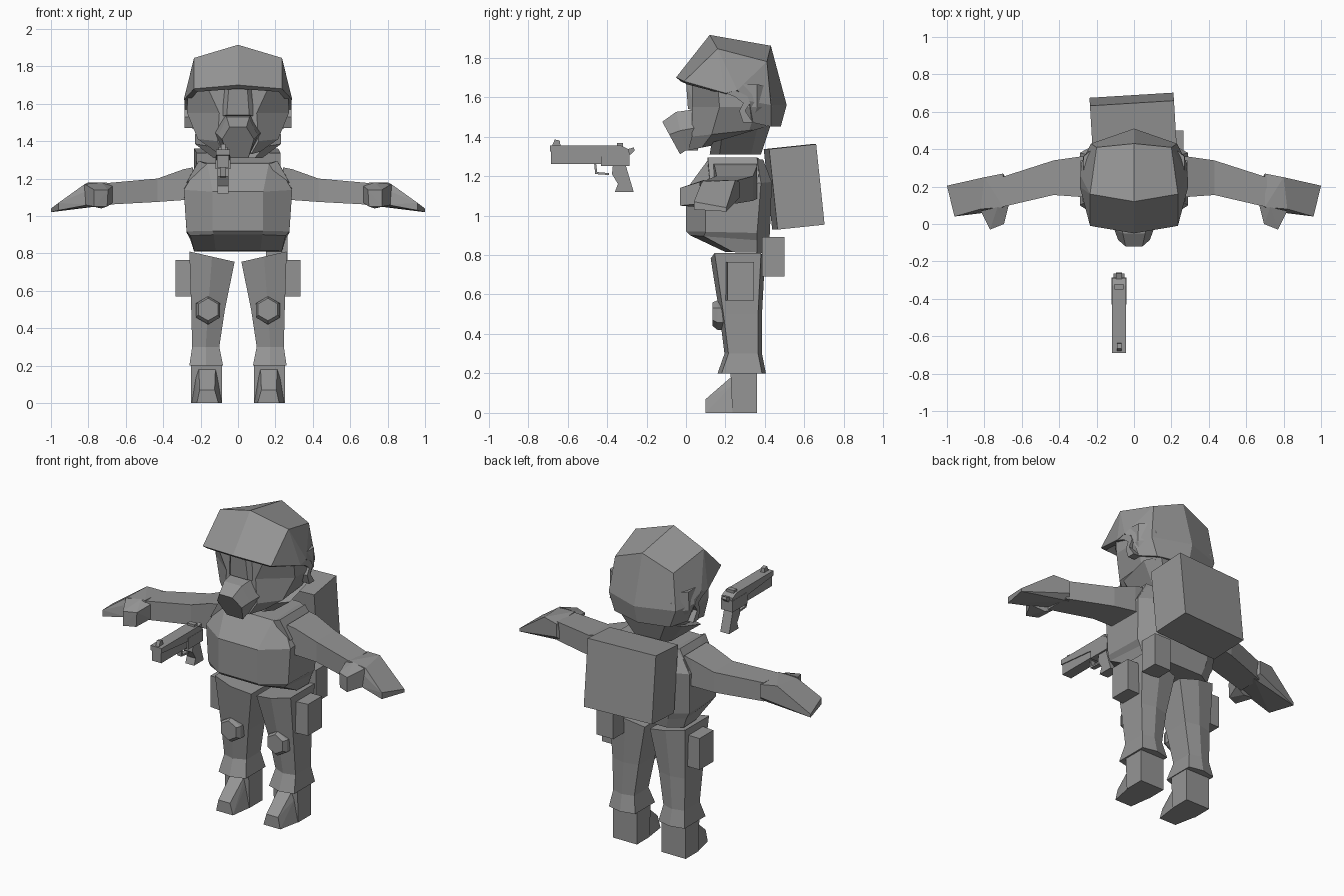
import bpy, bmesh, math
from mathutils import Vector, Matrix

mat = bpy.data.materials.new("plain grey")
mat.diffuse_color = (0.3, 0.3, 0.3, 1)


def finish(name, bm, mirror=False):
    bmesh.ops.recalc_face_normals(bm, faces=bm.faces)
    me = bpy.data.meshes.new(name)
    bm.to_mesh(me)
    bm.free()
    me.materials.append(mat)
    ob = bpy.data.objects.new(name, me)
    bpy.context.collection.objects.link(ob)
    if mirror:
        ob.modifiers.new("mirror", 'MIRROR').use_clip = True
    return ob


def hull(name, pts, mirror=False):
    bm = bmesh.new()
    for p in pts:
        bm.verts.new(p)
    bmesh.ops.convex_hull(bm, input=bm.verts)
    loose = [v for v in bm.verts if not v.link_faces]
    bmesh.ops.delete(bm, geom=loose, context='VERTS')
    bmesh.ops.dissolve_limit(bm, angle_limit=0.02, verts=bm.verts, edges=bm.edges)
    return finish(name, bm, mirror)


def loft(name, rings, mirror=False):
    bm = bmesh.new()
    vs = [[bm.verts.new(p) for p in r] for r in rings]
    n = len(vs[0])
    for a, b in zip(vs, vs[1:]):
        for i in range(n):
            j = (i + 1) % n
            bm.faces.new((a[i], a[j], b[j], b[i]))
    bm.faces.new(vs[0])
    bm.faces.new(vs[-1])
    return finish(name, bm, mirror)


def box(name, x0, x1, y0, y1, z0, z1, mirror=False):
    return hull(name, [(x, y, z) for x in (x0, x1) for y in (y0, y1) for z in (z0, z1)], mirror)


def plate(name, profile, x0, x1, mirror=False):
    """Side profile in (y, z) extruded along x."""
    return loft(name, [[(x, y, z) for y, z in profile] for x in (x0, x1)], mirror)


def octagon(fx, sx, bx, yf, ysf, ysb, yb, zf, zb):
    """Body ring: front edge, two sides, back edge; height eases front to back."""
    half = [(fx, yf), (sx, ysf), (sx, ysb), (bx, yb)]
    ring = half + [(-x, y) for x, y in reversed(half)]
    return [(x, y, zf + (zb - zf) * (y - yf) / (yb - yf)) for x, y in ring]


# Torso with tucked hem and sloping chest
loft("torso", [
    octagon(.12, .235, .15, .20, .24, .36, .41, .815, .81),
    octagon(.13, .255, .17, .02, .09, .36, .42, .90, .87),
    octagon(.135, .275, .18, .0, .10, .36, .425, .92, .91),
    octagon(.135, .29, .19, .0, .10, .38, .435, 1.13, 1.17),
    octagon(.165, .205, .15, .11, .15, .36, .39, 1.28, 1.285)])
for s in (1, -1):
    hull("shoulder_strap", [(s * x, y, z) for x, y, z in (
        (.15, .11, 1.27), (.21, .11, 1.295), (.15, .38, 1.28), (.21, .36, 1.295),
        (.275, .12, 1.18), (.28, .37, 1.18), (.16, .2, 1.15))])

# Arms, hands and thumbs
arm = [(.24, .14, .36, 1.07, 1.26), (.29, .145, .36, 1.085, 1.25),
       (.43, .155, .34, 1.075, 1.20), (.71, .09, .25, 1.06, 1.175)]
loft("arm", [[(x, a, b), (x, a, t), (x, c, t), (x, c, b)] for x, a, c, b, t in arm], True)
hull("hand", [(.68, .09, 1.08), (.68, .24, 1.06), (.70, .09, 1.18), (.70, .27, 1.17),
              (.70, .27, 1.09), (.82, .08, 1.17), (.80, .25, 1.18), (.80, .06, 1.06),
              (1.0, .205, 1.02), (1.0, .205, 1.04), (.96, .04, 1.03), (.96, .04, 1.07)], True)
hull("thumb", [(.67, .10, 1.07), (.67, .10, 1.16), (.70, .0, 1.05), (.695, .0, 1.14),
               (.77, -.03, 1.05), (.77, -.03, 1.14), (.82, .07, 1.06), (.82, .07, 1.17),
               (.73, .09, 1.04), (.73, .09, 1.18)], True)

# Trousers with flared cuffs, sloping waist
def leg_ring(xi, xo, yf, yb, zi, zo):
    m = (xi + xo) / 2
    zm = (zi + zo) / 2
    return [(xi, yf + .03, zi), (m, yf, zm), (xo, yf + .02, zo),
            (xo, yb - .02, zo), (m, yb, zm), (xi, yb - .02, zi)]

loft("trouser_leg", [
    leg_ring(.08, .26, .16, .405, .20, .20),
    leg_ring(.10, .245, .195, .385, .30, .30),
    leg_ring(.07, .25, .17, .385, .50, .50),
    leg_ring(.018, .26, .125, .40, .755, .81)], True)

# Boots
hull("boot_shaft", [(x, y, z) for x in (.085, .25) for y, z in (
    (.235, 0), (.36, 0), (.36, .22), (.225, .22))], True)
hull("boot_toe", [(.085, .25, 0), (.25, .25, 0), (.12, .25, .20), (.21, .25, .20),
                  (.11, .23, .135), (.225, .23, .135), (.105, .10, 0), (.22, .10, 0),
                  (.125, .10, .07), (.205, .10, .07)], True)

# Knee pads: hexagon bosses
def hexagon(r, y, z):
    return [(.16 + r * math.sin(i * math.pi / 3), y, z + r * math.cos(i * math.pi / 3))
            for i in range(6)]

loft("knee_pad", [hexagon(.075, .20, .495), hexagon(.075, .16, .495), hexagon(.06, .135, .50)], True)

# Pouches and backpack
hull("thigh_pouch", [(x, y, z) for x, y0, y1 in ((.24, .20, .345), (.335, .21, .345))
                     for y in (y0, y1) for z in (.57, .765)], True)
box("belt_pouch", .15, .265, .385, .50, .69, .89)
pack = box("backpack", -.225, .225, -.12, .12, -.205, .205)
pack.data.transform(Matrix.Translation((-.005, .548, 1.145))
                    @ Matrix.Rotation(math.radians(3.5), 4, 'Z')
                    @ Matrix.Rotation(math.radians(6), 4, 'X'))

# Head: neck, jaw and face
loft("neck", [octagon(.09, .13, .08, .12, .17, .33, .38, 1.31, 1.31),
              octagon(.14, .23, .16, .13, .18, .36, .43, 1.37, 1.46)])
loft("face", [
    octagon(.07, .12, .10, .01, .08, .30, .36, 1.33, 1.40),
    octagon(.11, .215, .18, .03, .13, .32, .40, 1.40, 1.44),
    octagon(.10, .272, .20, .03, .17, .36, .44, 1.55, 1.55),
    octagon(.16, .27, .20, .03, .16, .36, .42, 1.68, 1.66)])
hull("nose_bridge", [(s * x, y, z) for s in (1, -1) for x, y, z in (
    (.05, .0, 1.68), (.085, .05, 1.68), (.06, .01, 1.54), (.10, .05, 1.53))])
# Breathing mask muzzle
def muzzle(points):
    return points + [(-x, y, z) for x, y, z in reversed(points)]

loft("mask_muzzle", [
    muzzle([(.07, .06, 1.54), (.13, .08, 1.45), (.08, .06, 1.33)]),
    muzzle([(.06, -.05, 1.525), (.105, -.03, 1.43), (.06, .0, 1.33)]),
    muzzle([(.045, -.12, 1.475), (.085, -.085, 1.41), (.055, -.03, 1.31)])])

# Helmet shell: half cage, mirrored and thickened
cage = [(0, -.05, 1.70), (.235, -.01, 1.68), (0, .12, 1.915), (.235, .16, 1.845),
        (0, .43, 1.86), (.20, .41, 1.78), (.29, .20, 1.62), (.287, .26, 1.635),
        (.285, .32, 1.58), (.25, .34, 1.47), (0, .51, 1.56), (.23, .43, 1.56),
        (0, .48, 1.45), (.19, .43, 1.45)]
quads = [(0, 1, 3, 2), (2, 3, 5, 4), (4, 5, 11, 10), (10, 11, 13, 12), (1, 6, 3),
         (3, 6, 7), (3, 7, 5), (5, 7, 8, 11), (11, 8, 9, 13)]
bm = bmesh.new()
cv = [bm.verts.new(p) for p in cage]
for q in quads:
    bm.faces.new([cv[i] for i in q])
helmet = finish("helmet", bm, True)
for p in helmet.data.polygons:
    if p.normal.dot(p.center - Vector((0, .25, 1.6))) < 0:
        p.flip()
solid = helmet.modifiers.new("thickness", 'SOLIDIFY')
solid.thickness = .03
solid.offset = -1
# Ear guards below the helmet cutout
plate("ear_guard", [(.20, 1.62), (.25, 1.635), (.31, 1.605), (.325, 1.57), (.30, 1.53),
                    (.34, 1.47), (.29, 1.47), (.27, 1.53), (.29, 1.57), (.25, 1.60)],
      .24, .287, True)

# Pistol floating before the figure
gx = -.08
plate("pistol_slide", [(-.69, 1.325), (-.69, 1.355), (-.33, 1.355), (-.29, 1.335), (-.29, 1.30),
                       (-.43, 1.30)], gx - .038, gx + .038)
box("pistol_barrel", gx - .032, gx + .032, -.685, -.42, 1.26, 1.335)
box("pistol_frame", gx - .04, gx + .04, -.43, -.285, 1.25, 1.32)
plate("pistol_grip", [(-.37, 1.26), (-.31, 1.27), (-.265, 1.12), (-.36, 1.12), (-.345, 1.16),
                      (-.375, 1.21)], gx - .03, gx + .03)
plate("trigger_guard", [(-.465, 1.26), (-.46, 1.21), (-.39, 1.205), (-.39, 1.215),
                        (-.45, 1.22), (-.455, 1.26)], gx - .015, gx + .015)
plate("front_sight", [(-.68, 1.35), (-.665, 1.385), (-.64, 1.38), (-.635, 1.35)], gx - .012, gx + .012)
box("rear_sight", gx - .025, gx + .025, -.35, -.32, 1.35, 1.368)
plate("hammer", [(-.30, 1.31), (-.30, 1.335), (-.265, 1.345), (-.26, 1.33), (-.28, 1.31)],
      gx - .015, gx + .015)
